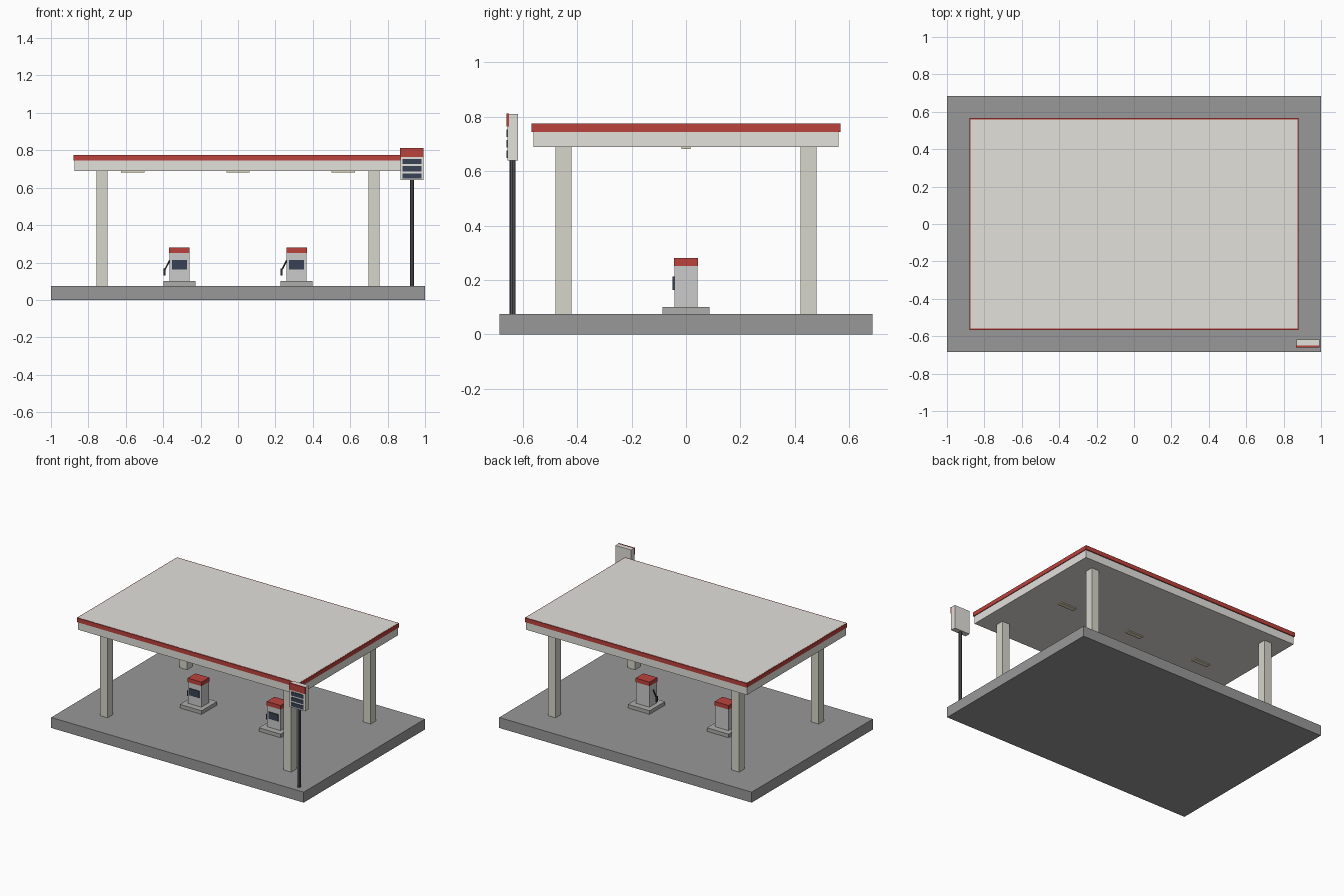
import bpy
from mathutils import Vector

if "Cube" in bpy.data.objects:
    bpy.data.objects.remove(bpy.data.objects["Cube"])


def material(name, r, g, b):
    m = bpy.data.materials.new(name)
    m.diffuse_color = (r, g, b, 1)
    m.use_nodes = True
    m.node_tree.nodes["Principled BSDF"].inputs["Base Color"].default_value = m.diffuse_color
    return m


RED = material("red", 0.50, 0.055, 0.045)
ASPHALT = material("asphalt", 0.31, 0.315, 0.31)
PALE = material("pale_panel", 0.76, 0.75, 0.71)
STONE = material("column_stone", 0.68, 0.67, 0.60)
BODY = material("pump_grey", 0.60, 0.60, 0.60)
KERB = material("kerb_grey", 0.42, 0.42, 0.41)
DARK = material("screen_dark", 0.04, 0.055, 0.09)
POLE = material("pole_dark", 0.09, 0.09, 0.11)
RUBBER = material("rubber", 0.03, 0.03, 0.03)
LAMP = material("lamp", 0.72, 0.68, 0.48)


def box(name, x, y, z, mat):
    """Box from (min, max) ranges on each axis."""
    bpy.ops.mesh.primitive_cube_add(
        size=1, location=[(a + b) / 2 for a, b in (x, y, z)])
    o = bpy.context.object
    o.name = name
    o.scale = [b - a for a, b in (x, y, z)]
    bpy.ops.object.transform_apply(location=False, rotation=False, scale=True)
    o.data.materials.append(mat)
    return o


def around(c, width):
    return (c - width / 2, c + width / 2)


def rod(name, p, q, radius, sides, mat):
    p, q = Vector(p), Vector(q)
    bpy.ops.mesh.primitive_cylinder_add(
        vertices=sides, radius=radius, depth=(q - p).length, location=(p + q) / 2,
        rotation=(q - p).to_track_quat('Z', 'Y').to_euler())
    o = bpy.context.object
    o.name = name
    o.data.materials.append(mat)
    return o


GROUND = 0.075

# Forecourt slab
box("forecourt_slab", (-1, 1), (-0.685, 0.685), (0, GROUND), ASPHALT)

# Canopy with red fascia just below its top face
box("canopy", (-0.875, 0.875), (-0.56, 0.56), (0.689, 0.776), PALE)
box("canopy_fascia", (-0.88, 0.88), (-0.567, 0.567), (0.745, 0.775), RED)

# Columns
for sx, side in ((-1, "left"), (1, "right")):
    for sy, end in ((-1, "front"), (1, "back")):
        box(f"column_{end}_{side}", around(sx * 0.727, 0.06),
            around(sy * 0.45, 0.06), (GROUND, 0.69), STONE)

# Lamps under the canopy
for i in range(3):
    box(f"canopy_lamp_{i + 1}", around((i - 1) * 0.5625, 0.125),
        around(0, 0.034), (0.682, 0.69), LAMP)

# Pumps: island, body, red cap, screen, hose and nozzle
for cx, side in ((-0.313, "left"), (0.313, "right")):
    box(f"pump_island_{side}", around(cx, 0.172), around(0, 0.174), (GROUND, 0.101), KERB)
    box(f"pump_body_{side}", around(cx, 0.107), around(0, 0.086), (0.10, 0.253), BODY)
    box(f"pump_cap_{side}", around(cx, 0.11), around(0, 0.088), (0.252, 0.281), RED)
    box(f"pump_screen_{side}", around(cx, 0.078), (-0.049, -0.04), (0.164, 0.213), DARK)
    rod(f"pump_hose_{side}", (cx - 0.052, 0, 0.212), (cx - 0.078, 0, 0.162), 0.004, 8, RUBBER)
    box(f"pump_nozzle_{side}", around(cx - 0.081, 0.011), around(0, 0.014),
        (0.131, 0.169), RUBBER)

# Price sign
SX = 0.93
rod("sign_pole", (SX, -0.637, GROUND), (SX, -0.637, 0.65), 0.011, 8, POLE)
box("sign_panel", around(SX, 0.124), (-0.656, -0.618), (0.64, 0.811), PALE)
box("sign_header", around(SX, 0.126), (-0.659, -0.65), (0.764, 0.812), RED)
for i in range(3):
    box(f"sign_row_{i + 1}", around(SX, 0.1), (-0.660, -0.65),
        around(0.740 - i * 0.0385, 0.027), DARK)
